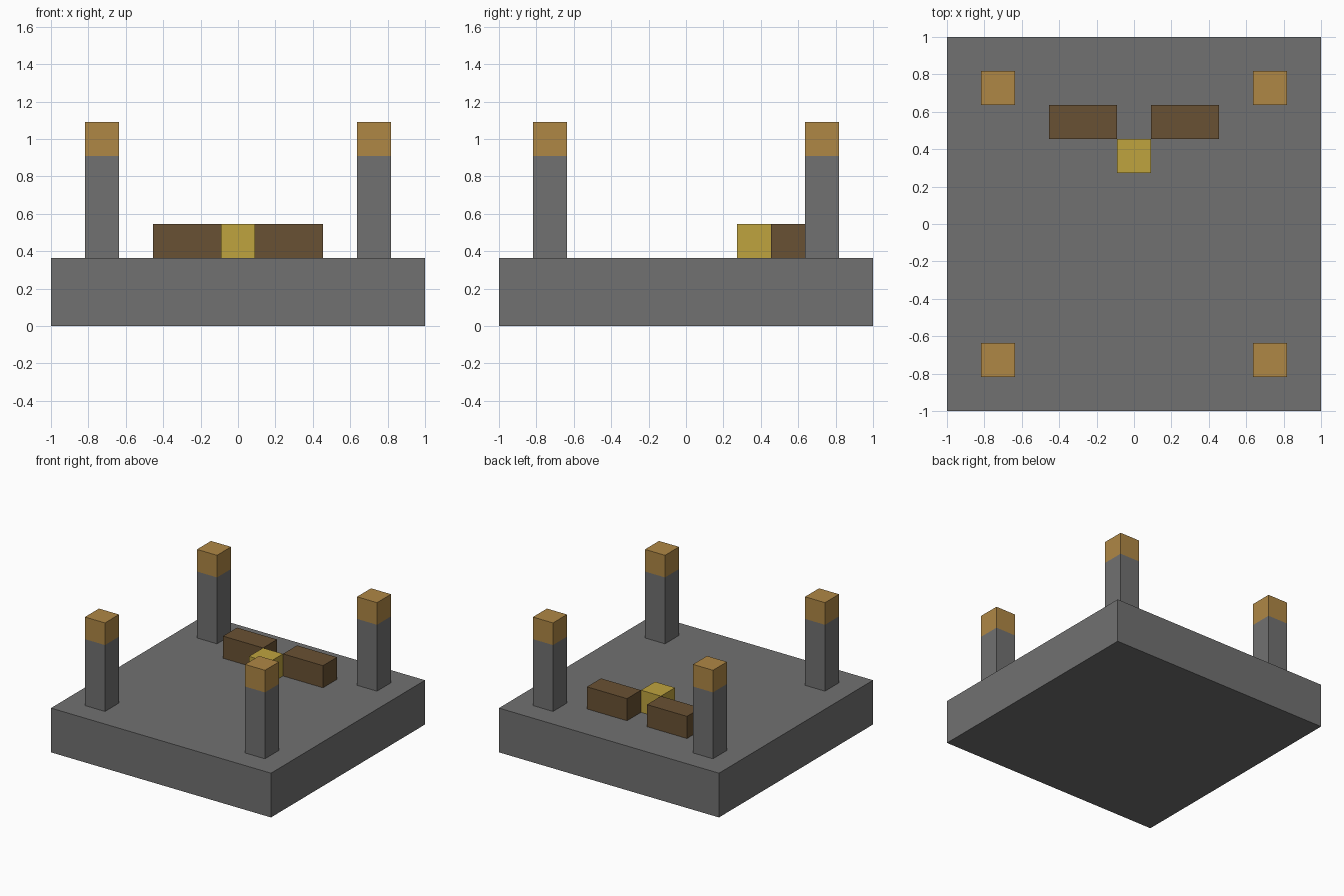
import bpy

cube = bpy.data.objects.get("Cube")
if cube:
    bpy.data.objects.remove(cube, do_unlink=True)

U = 2 / 11  # one block


def material(name, rgb):
    """Flat material from 0-255 display colour."""
    lin = [((c / 255 + 0.055) / 1.055) ** 2.4 for c in rgb] + [1]
    mat = bpy.data.materials.new(name)
    mat.use_nodes = True
    mat.diffuse_color = lin
    bsdf = next(n for n in mat.node_tree.nodes if n.type == 'BSDF_PRINCIPLED')
    bsdf.inputs["Base Color"].default_value = lin
    return mat


def block(name, centre, size, mat):
    """Box given in block units; centre z is its underside."""
    x, y, z = centre
    bpy.ops.mesh.primitive_cube_add(size=1, location=(x * U, y * U, (z + size[2] / 2) * U))
    ob = bpy.context.object
    ob.name = name
    ob.scale = [s * U for s in size]
    bpy.ops.object.transform_apply(location=False, rotation=False, scale=True)
    ob.data.materials.append(mat)
    return ob


stone = material("stone grey", (113, 113, 113))
amber = material("amber", (175, 135, 69))
wood = material("dark wood", (105, 81, 51))
gold = material("gold", (191, 164, 63))

# Square platform
block("platform", (0, 0, 0), (11, 11, 2), stone)

# Four corner pillars with coloured caps
for side, x in (("left", 4), ("right", -4)):
    for end, y in (("front", -4), ("back", 4)):
        block(f"{end}_{side}_pillar", (x, y, 2), (1, 1, 3), stone)
        block(f"{end}_{side}_pillar_cap", (x, y, 5), (1, 1, 1), amber)

# Pair of low benches with a gold block in front of the gap
for side, x in (("left", 1.5), ("right", -1.5)):
    block(f"{side}_bench", (x, 3, 2), (2, 1, 1), wood)
block("centre_block", (0, 2, 2), (1, 1, 1), gold)
